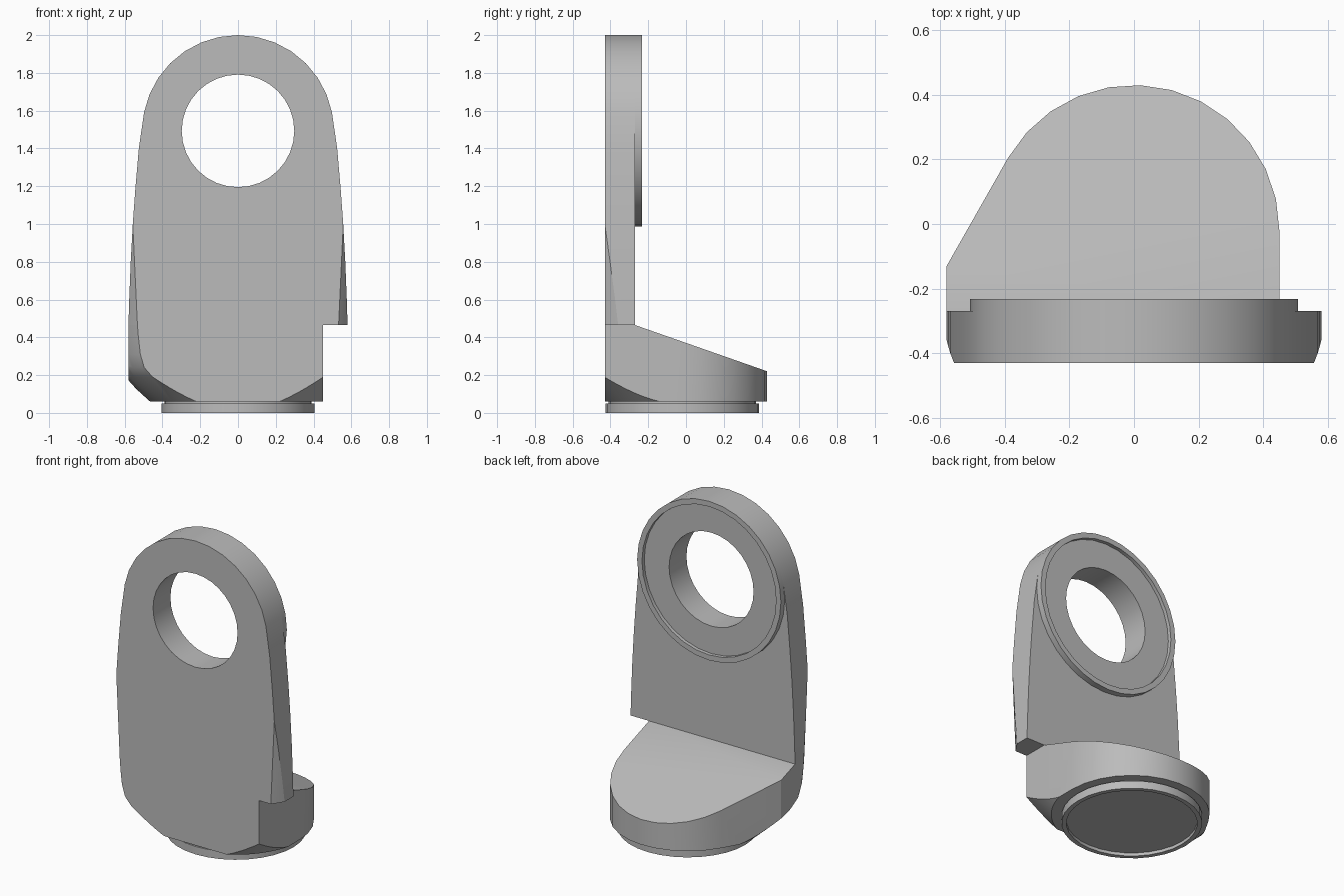
import bpy, bmesh
from math import cos, sin, pi, radians

cube = bpy.data.objects.get("Cube")
if cube:
    bpy.data.objects.remove(cube, do_unlink=True)

grey = bpy.data.materials.new("plain grey")
grey.use_nodes = True
colour = (0.5, 0.5, 0.5, 1)
grey.diffuse_color = colour
grey.node_tree.nodes["Principled BSDF"].inputs["Base Color"].default_value = colour


def finish(name, bm):
    bmesh.ops.remove_doubles(bm, verts=bm.verts, dist=1e-5)
    bmesh.ops.recalc_face_normals(bm, faces=bm.faces)
    mesh = bpy.data.meshes.new(name)
    bm.to_mesh(mesh)
    bm.free()
    mesh.materials.append(grey)
    obj = bpy.data.objects.new(name, mesh)
    bpy.context.collection.objects.link(obj)
    return obj


def lathe(name, profile, place, steps=32, closed=False):
    """Revolve (radius, height) points; place maps (u, v, height) to space."""
    bm = bmesh.new()
    rings = []
    for i in range(steps):
        a = 2 * pi * i / steps
        rings.append([bm.verts.new(place(r * cos(a), r * sin(a), h)) for r, h in profile])
    n = len(profile)
    for i in range(steps):
        p, q = rings[i], rings[(i + 1) % steps]
        for j in range(n if closed else n - 1):
            k = (j + 1) % n
            bm.faces.new((p[j], p[k], q[k], q[j]))
    return finish(name, bm)


def cut(obj, cutter, operation):
    bpy.context.view_layer.objects.active = obj
    mod = obj.modifiers.new("cut", "BOOLEAN")
    mod.operation = operation
    mod.solver = "EXACT"
    mod.object = cutter
    bpy.ops.object.modifier_apply(modifier=mod.name)


CENTRE_Y, EYE_Z, EYE_R, HOLE_R = -0.02, 1.493, 0.507, 0.298
FRONT, BACK, STEP_Z, BOTTOM = -0.43, -0.27, 0.465, 0.06


def upright_axis(u, v, h):
    return (u, CENTRE_Y + v, h)


def eye_axis(u, v, h):
    return (u, h, EYE_Z + v)


# Upright plate: round top and gently bowed sides
side = [(0.58, STEP_Z), (0.576, 0.6), (0.568, 0.8), (0.557, 1.0),
        (0.544, 1.18), (0.525, 1.4)]
outline = list(side)
for i in range(1, 16):
    a = pi * i / 16
    outline.append((EYE_R * cos(a), EYE_Z + EYE_R * sin(a)))
outline += [(-x, z) for x, z in reversed(side)]
bm = bmesh.new()
face = bm.faces.new([bm.verts.new((x, FRONT, z)) for x, z in outline])
new = bmesh.ops.extrude_face_region(bm, geom=[face])["geom"]
for v in new:
    if isinstance(v, bmesh.types.BMVert):
        v.co.y = BACK
plate = finish("upright_plate", bm)

# Base block: rounded back, one slanted side, sloping top
outline = [(-0.58, FRONT), (0.45, FRONT), (0.45, BACK)]
for i in range(13):
    a = radians(150) * i / 12
    outline.append((0.45 * cos(a), CENTRE_Y + 0.45 * sin(a)))
outline += [(-0.58, -0.13), (-0.58, BACK)]
bm = bmesh.new()
low = [bm.verts.new((x, y, BOTTOM)) for x, y in outline]
top = [bm.verts.new((x, y, STEP_Z - max(0, y - BACK) * 0.35)) for x, y in outline]
bm.faces.new(low)
for i in range(len(low)):
    j = (i + 1) % len(low)
    bm.faces.new((low[i], low[j], top[j], top[i]))
bm.faces.new((top[0], top[1], top[2], top[-1]))
bm.faces.new(top[2:])
base = finish("base_block", bm)

# Turned envelope trims the outer corners of both parts
envelope = lathe("envelope_cutter",
                 [(0, 0.05), (0.454, 0.05), (0.61, 0.19), (0.644, 0.24), (0.66, 0.31),
                  (0.668, 0.4), (0.672, STEP_Z), (0.692, 1.0), (0.75, 2.2), (0, 2.2)],
                 upright_axis, steps=96)
hole = lathe("hole_cutter", [(0, -1), (HOLE_R, -1), (HOLE_R, 1), (0, 1)], eye_axis)
for part in (plate, base):
    cut(part, envelope, "INTERSECT")
cut(plate, hole, "DIFFERENCE")
for cutter in (envelope, hole):
    bpy.data.objects.remove(cutter, do_unlink=True)

# Raised ring with a thin rim behind the eye
boss = lathe("eye_boss",
             [(HOLE_R, BACK), (HOLE_R, -0.255), (0.473, -0.255), (0.473, -0.232),
              (EYE_R, -0.232), (EYE_R, BACK)], eye_axis, closed=True)

# Recessed foot disc with a narrow neck
foot = lathe("foot_disc",
             [(0, 0.02), (0.378, 0.02), (0.378, 0), (0.406, 0), (0.406, 0.05),
              (0.39, 0.05), (0.39, BOTTOM), (0, BOTTOM)], upright_axis)

for obj in (plate, base, boss, foot):
    bpy.ops.object.select_all(action="DESELECT")
    obj.select_set(True)
    bpy.context.view_layer.objects.active = obj
    bpy.ops.object.shade_smooth_by_angle(angle=radians(25))
